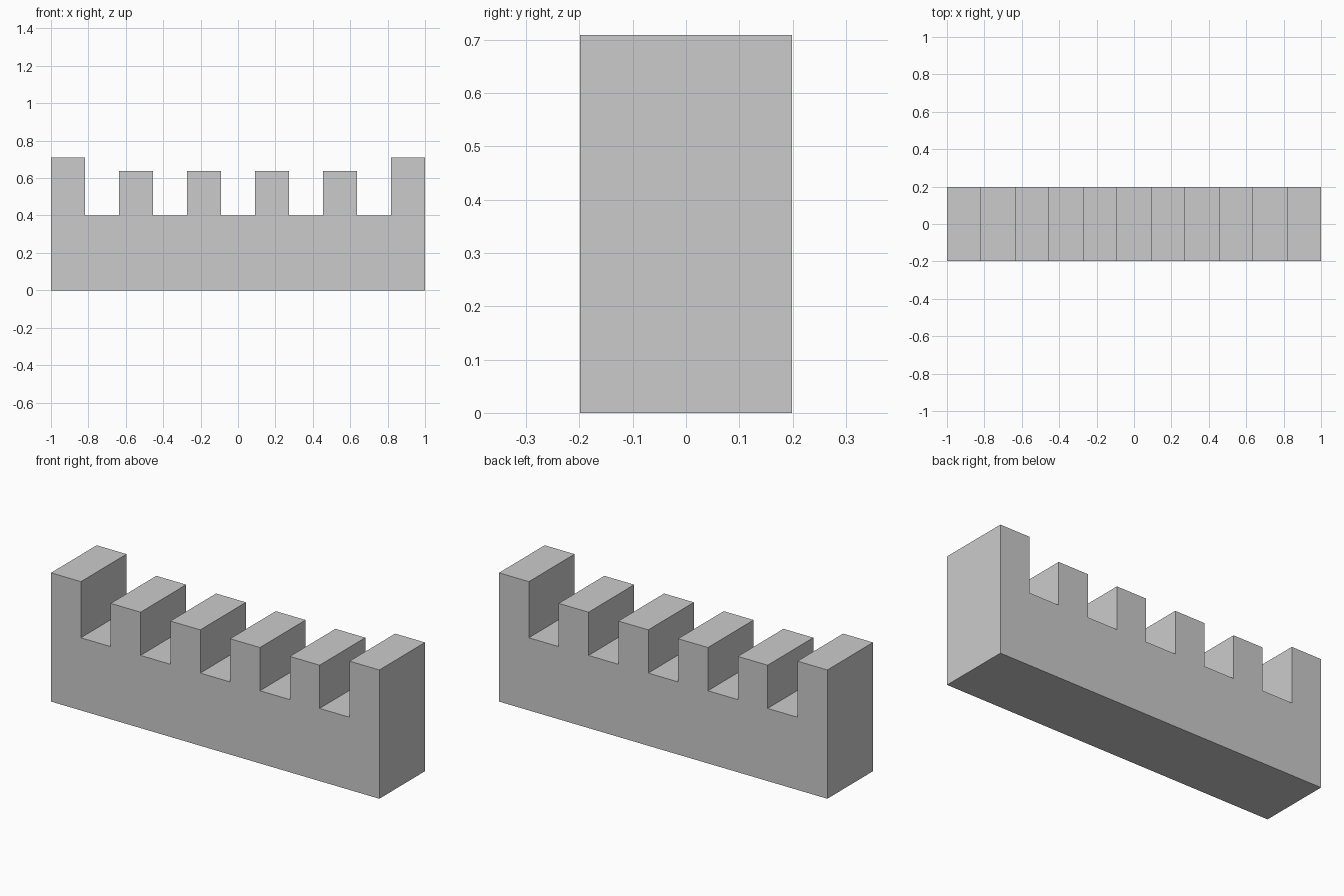
import bpy, bmesh

if "Cube" in bpy.data.objects:
    bpy.data.objects.remove(bpy.data.objects["Cube"])

PITCH = 2 / 11          # eleven equal steps: six merlons, five gaps
HALF_DEPTH = 0.1985
GAP_Z, MERLON_Z, END_Z = 0.40, 0.638, 0.709


def step_height(i):
    if i in (0, 10):
        return END_Z
    return MERLON_Z if i % 2 == 0 else GAP_Z


# Crenellated front outline
profile = [(1, 0), (-1, 0)]
for i in range(11):
    x = -1 + i * PITCH
    profile += [(x, step_height(i)), (x + PITCH, step_height(i))]
profile.reverse()

# Extrude the outline through the wall's depth
bm = bmesh.new()
front = bm.faces.new([bm.verts.new((x, -HALF_DEPTH, z)) for x, z in profile])
ext = bmesh.ops.extrude_face_region(bm, geom=[front], use_keep_orig=True)
verts = [g for g in ext["geom"] if isinstance(g, bmesh.types.BMVert)]
bmesh.ops.translate(bm, verts=verts, vec=(0, 2 * HALF_DEPTH, 0))
bmesh.ops.recalc_face_normals(bm, faces=bm.faces)

mesh = bpy.data.meshes.new("battlement_wall")
bm.to_mesh(mesh)
bm.free()
wall = bpy.data.objects.new("battlement_wall", mesh)
bpy.context.collection.objects.link(wall)
